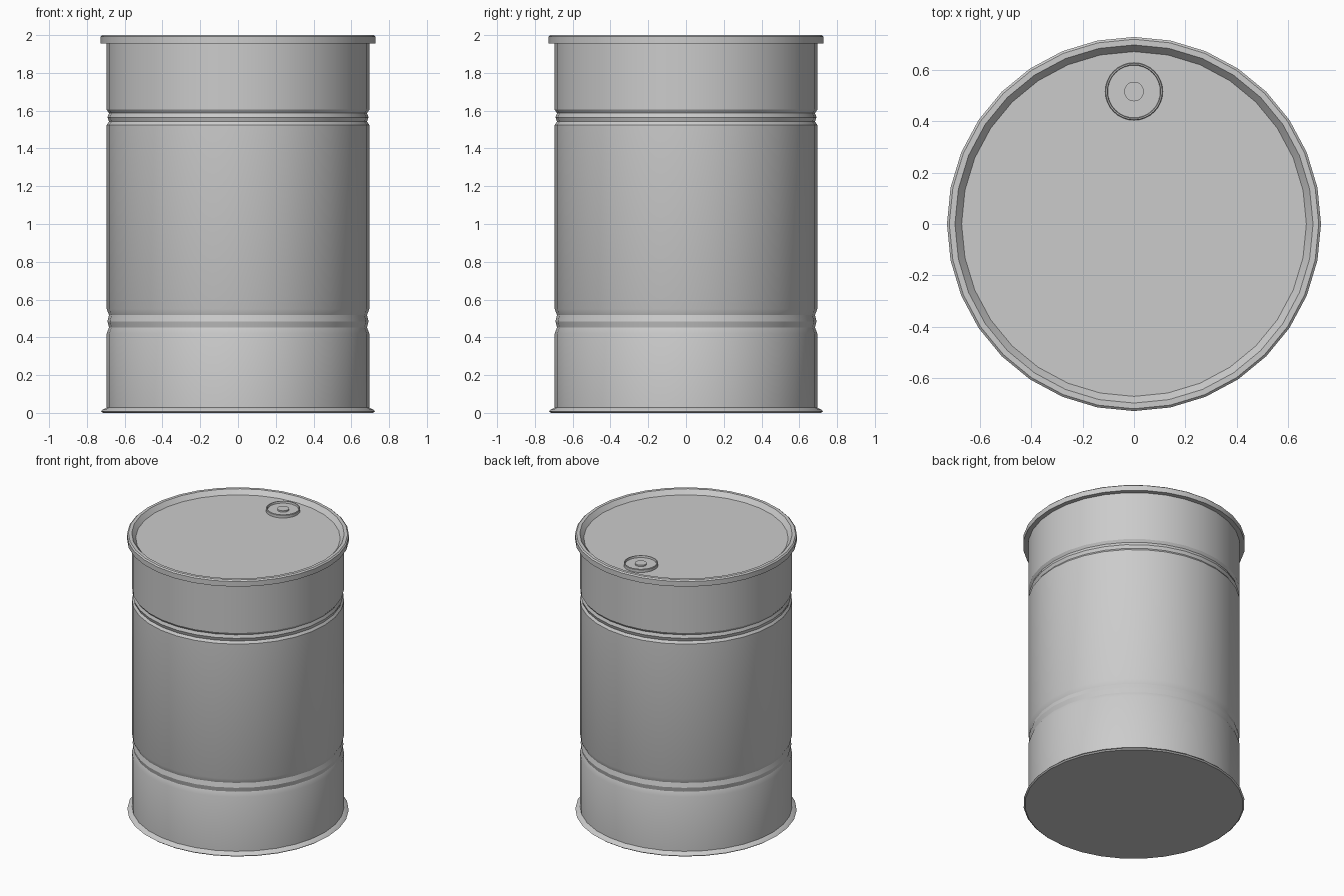
import bpy, bmesh
from math import cos, sin, pi, radians

if "Cube" in bpy.data.objects:
    bpy.data.objects.remove(bpy.data.objects["Cube"])

SIDES = 32


def lathe(name, profile, centre=(0, 0), sides=SIDES):
    """Revolve an (r, z) profile around a vertical axis; r = 0 makes a pole-free cap."""
    bm = bmesh.new()
    rings = []
    for r, z in profile:
        rings.append([bm.verts.new((r * cos(2 * pi * i / sides),
                                    r * sin(2 * pi * i / sides), z))
                      for i in range(sides)])
    for a, b in zip(rings, rings[1:]):
        for i in range(sides):
            j = (i + 1) % sides
            bm.faces.new((a[i], a[j], b[j], b[i]))
    bm.faces.new(rings[0][::-1])
    bm.faces.new(rings[-1])
    bmesh.ops.recalc_face_normals(bm, faces=bm.faces)
    mesh = bpy.data.meshes.new(name)
    bm.to_mesh(mesh)
    bm.free()
    obj = bpy.data.objects.new(name, mesh)
    obj.location = (centre[0], centre[1], 0)
    bpy.context.collection.objects.link(obj)
    bpy.ops.object.select_all(action='DESELECT')
    obj.select_set(True)
    bpy.context.view_layer.objects.active = obj
    bpy.ops.object.shade_smooth_by_angle(angle=radians(25))
    return obj


R = 0.695


def groove(levels):
    """Double pressed groove around the body, from five heights."""
    return list(zip((R, R - 0.012, R - 0.004, R - 0.012, R), levels))


# Drum: base flange, grooved wall, rolled top rim and sunken lid
drum = [(0.715, 0), (0.725, 0.008), (0.715, 0.018), (R, 0.028)]
drum += groove((0.42, 0.453, 0.485, 0.517, 0.55))
drum += groove((1.525, 1.542, 1.565, 1.587, 1.605))
drum += [(R, 1.955), (0.727, 1.955), (0.727, 1.992), (0.718, 2.0),
         (0.696, 2.0), (0.67, 1.968)]
lathe("drum", drum)

# Filler cap: raised ring with a dished floor and a small central knob
lathe("filler_cap", [(0.112, 1.96), (0.112, 1.987), (0.109, 1.99), (0.104, 1.99),
                     (0.102, 1.976), (0.038, 1.976), (0.038, 1.986)],
      centre=(0, 0.515))
